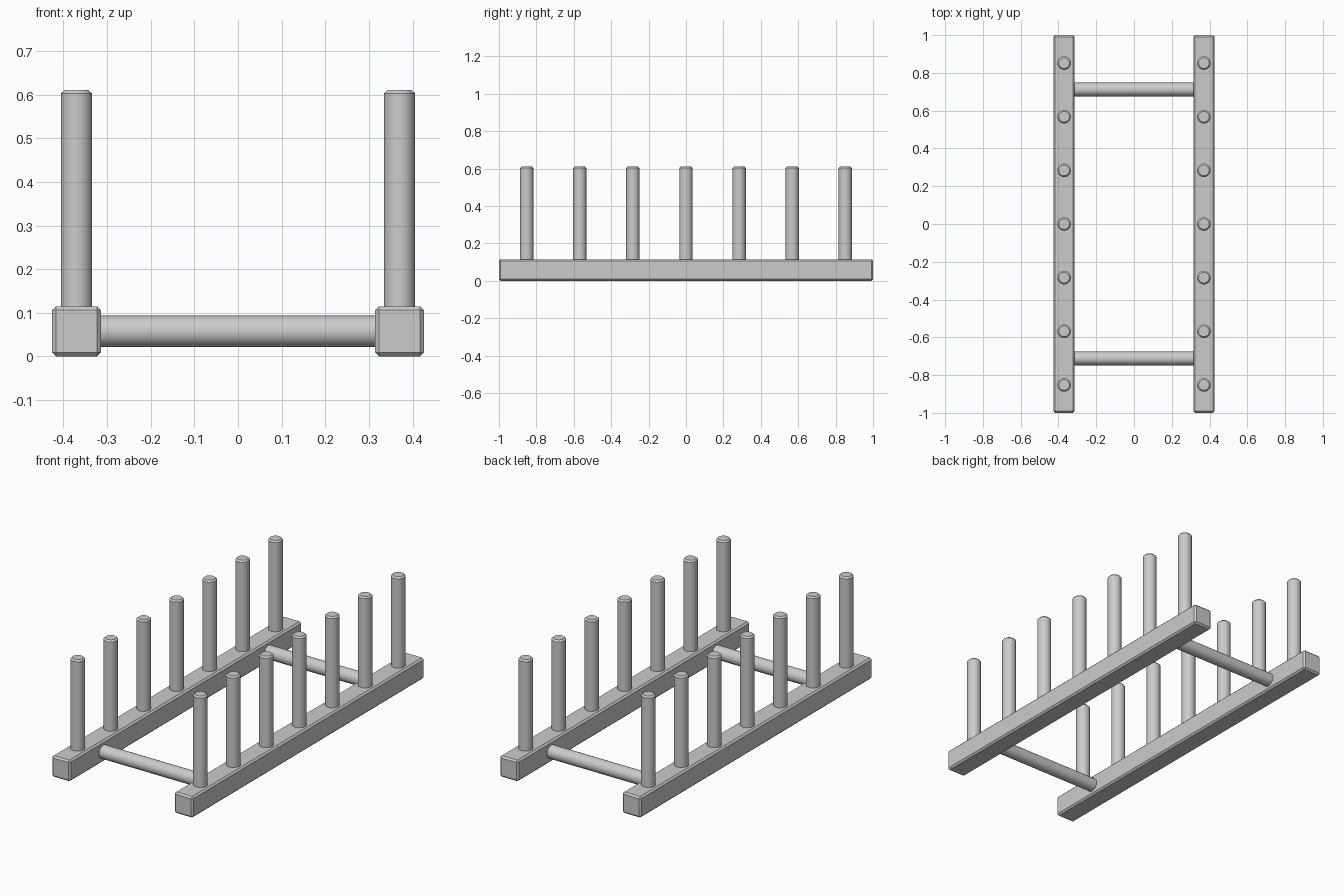
import bpy
import math

cube = bpy.data.objects.get("Cube")
if cube:
    bpy.data.objects.remove(cube, do_unlink=True)

# Single grey finish
grey = bpy.data.materials.new("light_grey")
grey.use_nodes = True
colour = (0.6, 0.6, 0.6, 1)
grey.diffuse_color = colour
grey.node_tree.nodes["Principled BSDF"].inputs["Base Color"].default_value = colour

RAIL_X, RAIL_W, RAIL_H = 0.37, 0.112, 0.115
PEG_R, PEG_TOP, PEG_STEP = 0.036, 0.61, 0.284
CROSS_Y = 0.712


def finish(name, bevel):
    """Name the active object, colour it, soften its edges and shade it."""
    obj = bpy.context.object
    obj.name = name
    obj.data.materials.append(grey)
    bpy.ops.object.transform_apply(location=False, rotation=False, scale=True)
    if bevel:
        mod = obj.modifiers.new("edge_bevel", "BEVEL")
        mod.width = bevel
        mod.segments = 1
        mod.limit_method = "ANGLE"
        mod.angle_limit = math.radians(40)
        bpy.ops.object.modifier_apply(modifier=mod.name)
    bpy.ops.object.shade_smooth_by_angle(angle=math.radians(30))


def rod(name, location, length, rotation=(0, 0, 0), bevel=0):
    bpy.ops.mesh.primitive_cylinder_add(
        vertices=32, radius=PEG_R, depth=length, location=location, rotation=rotation)
    finish(name, bevel)


for side, sign in (("left", 1), ("right", -1)):
    # Long base rail
    bpy.ops.mesh.primitive_cube_add(size=1, location=(sign * RAIL_X, 0, RAIL_H / 2))
    bpy.context.object.scale = (RAIL_W, 2, RAIL_H)
    finish(f"{side}_rail", 0.009)

    # Row of upright pegs, sunk slightly into the rail
    foot = RAIL_H - 0.03
    for i in range(7):
        rod(f"{side}_peg_{i + 1}",
            (sign * RAIL_X, (i - 3) * PEG_STEP, (foot + PEG_TOP) / 2),
            PEG_TOP - foot, bevel=0.008)

# Cross bars joining the rails
for end, sign in (("front", -1), ("back", 1)):
    rod(f"{end}_cross_bar", (0, sign * CROSS_Y, RAIL_H / 2),
        2 * RAIL_X - RAIL_W + 0.04, (0, math.pi / 2, 0))
